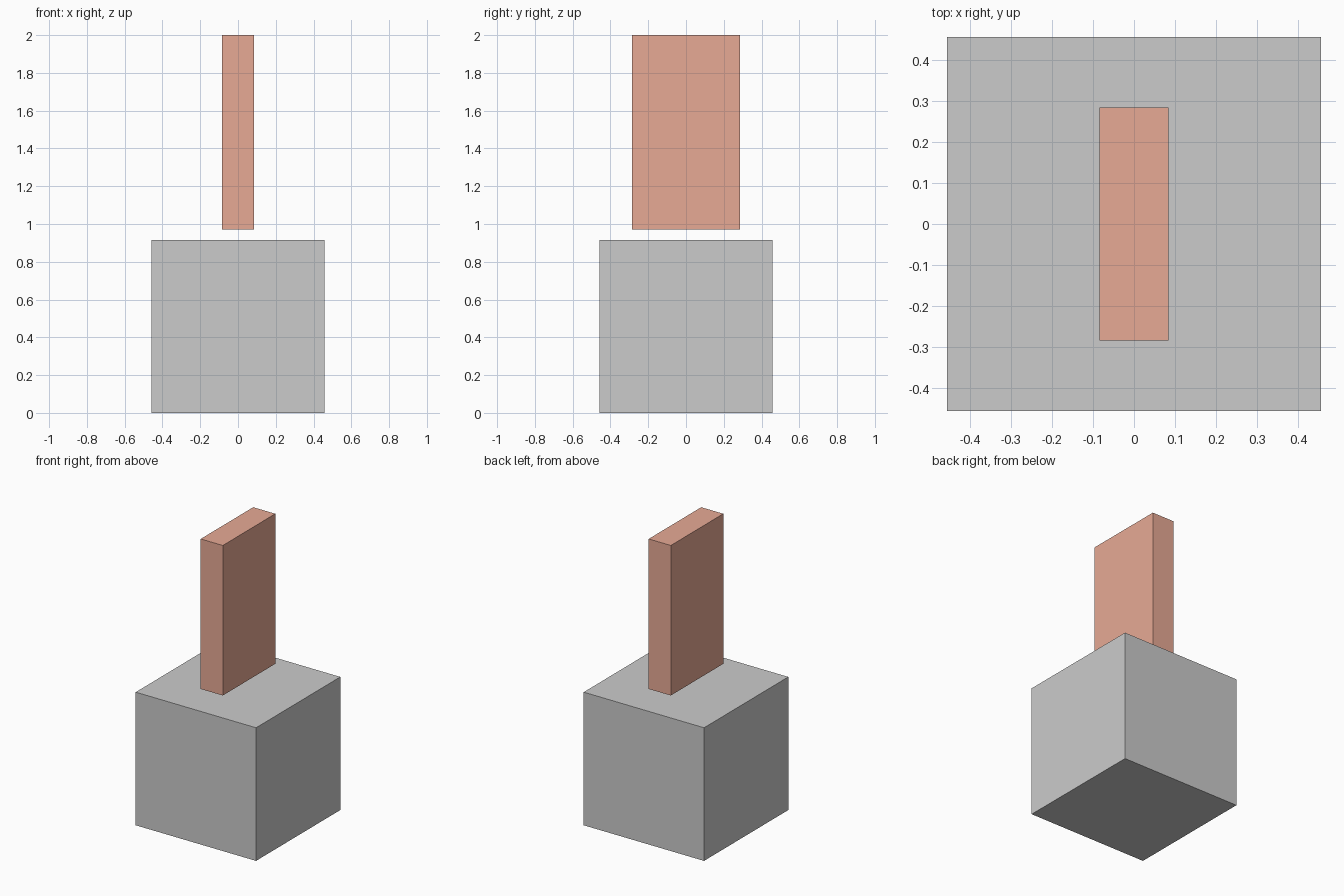
import bpy

if "Cube" in bpy.data.objects:
    bpy.data.objects.remove(bpy.data.objects["Cube"])


def box(name, size, z_bottom):
    """Flat-faced box centred on x and y, resting at z_bottom."""
    bpy.ops.mesh.primitive_cube_add(size=1)
    obj = bpy.context.object
    obj.name = name
    obj.scale = size
    obj.location = (0, 0, z_bottom + size[2] / 2)
    bpy.ops.object.transform_apply(location=False, rotation=False, scale=True)
    return obj


# Grey cube at the bottom
box("base_block", (0.914, 0.914, 0.914), 0)

# Upright slab floating just above the cube
slab = box("upright_slab", (0.168, 0.57, 1.03), 0.97)
mat = bpy.data.materials.new("salmon")
mat.diffuse_color = (0.8, 0.4, 0.3, 1)
mat.use_nodes = True
mat.node_tree.nodes["Principled BSDF"].inputs["Base Color"].default_value = mat.diffuse_color
slab.data.materials.append(mat)
